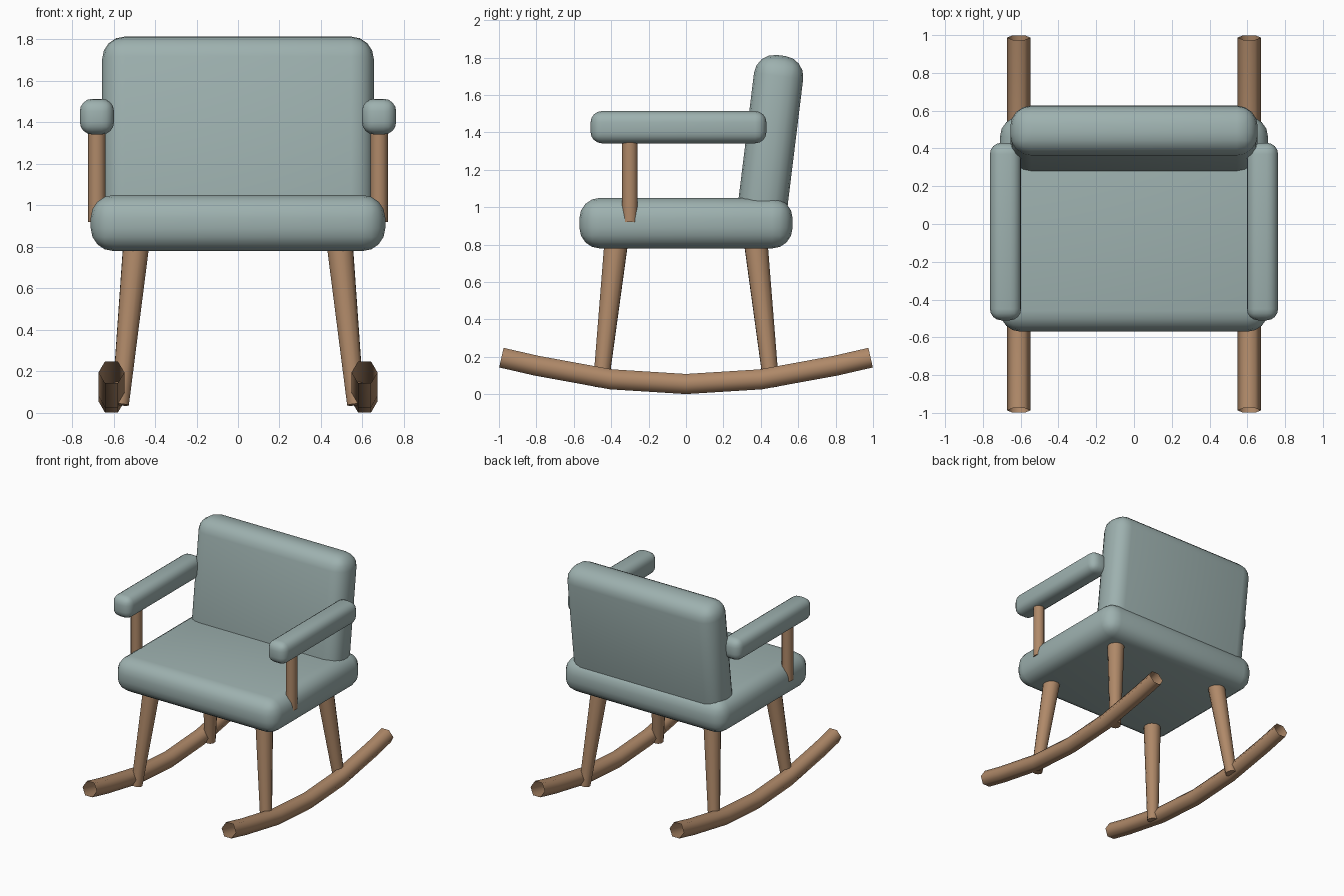
import bpy
from math import radians
from mathutils import Vector

if "Cube" in bpy.data.objects:
    bpy.data.objects.remove(bpy.data.objects["Cube"])


def material(name, rgb):
    mat = bpy.data.materials.new(name)
    mat.use_nodes = True
    mat.diffuse_color = (*rgb, 1)
    mat.node_tree.nodes["Principled BSDF"].inputs["Base Color"].default_value = (*rgb, 1)
    return mat


FABRIC = material("grey_green_fabric", (0.34, 0.44, 0.43))
WOOD = material("brown_wood", (0.43, 0.25, 0.14))


def finish(obj, name, mat):
    obj.name = name
    obj.data.materials.append(mat)
    bpy.ops.object.shade_smooth_by_angle(angle=radians(50))
    return obj


def cushion(name, center, size, bevel, tilt=0):
    """Box with softly rounded edges."""
    bpy.ops.mesh.primitive_cube_add(size=1, location=center)
    obj = bpy.context.object
    obj.scale = size
    bpy.ops.object.transform_apply(location=False, rotation=False, scale=True)
    obj.rotation_euler.x = -tilt
    mod = obj.modifiers.new("rounding", 'BEVEL')
    mod.width = bevel
    mod.segments = 4
    bpy.ops.object.modifier_apply(modifier=mod.name)
    return finish(obj, name, FABRIC)


def rod(name, bottom, top, r_bottom, r_top, sides=12):
    """Tapered round bar between two points."""
    a, b = Vector(bottom), Vector(top)
    bpy.ops.mesh.primitive_cone_add(vertices=sides, radius1=r_bottom, radius2=r_top,
                                    depth=(b - a).length, location=(a + b) / 2)
    obj = bpy.context.object
    obj.rotation_euler = (b - a).to_track_quat('Z', 'Y').to_euler()
    return finish(obj, name, WOOD)


def rocker(name, x):
    """Open six-sided tube bent along the ground."""
    curve = bpy.data.curves.new(name, 'CURVE')
    curve.dimensions = '3D'
    curve.bevel_depth = 0.062
    curve.bevel_resolution = 1
    half = [(0.4, 0.08), (0.8, 0.153), (0.987, 0.196)]
    path = [(-y, z) for y, z in reversed(half)] + [(0, 0.055)] + half
    spline = curve.splines.new('POLY')
    spline.points.add(len(path) - 1)
    for point, (y, z) in zip(spline.points, path):
        point.co = (x, y, z, 1)
    obj = bpy.data.objects.new(name, curve)
    bpy.context.collection.objects.link(obj)
    curve.materials.append(WOOD)


# Upholstery
cushion("seat", (0, 0, 0.915), (1.42, 1.14, 0.27), 0.11)
cushion("backrest", (0, 0.45, 1.335), (1.31, 0.265, 0.96), 0.11, radians(7))

# Parts mirrored on both sides
for side, s in (("left", 1), ("right", -1)):
    cushion(f"{side}_armrest", (s * 0.68, -0.04, 1.428), (0.165, 0.94, 0.172), 0.06)
    rod(f"{side}_arm_post", (s * 0.68, -0.3, 0.92), (s * 0.68, -0.3, 1.4), 0.042, 0.042)
    rocker(f"{side}_rocker", s * 0.61)
    for end, f in (("front", -1), ("back", 1)):
        rod(f"{side}_{end}_leg", (s * 0.567, f * 0.457, 0.04),
            (s * 0.486, f * 0.368, 0.86), 0.042, 0.066)
